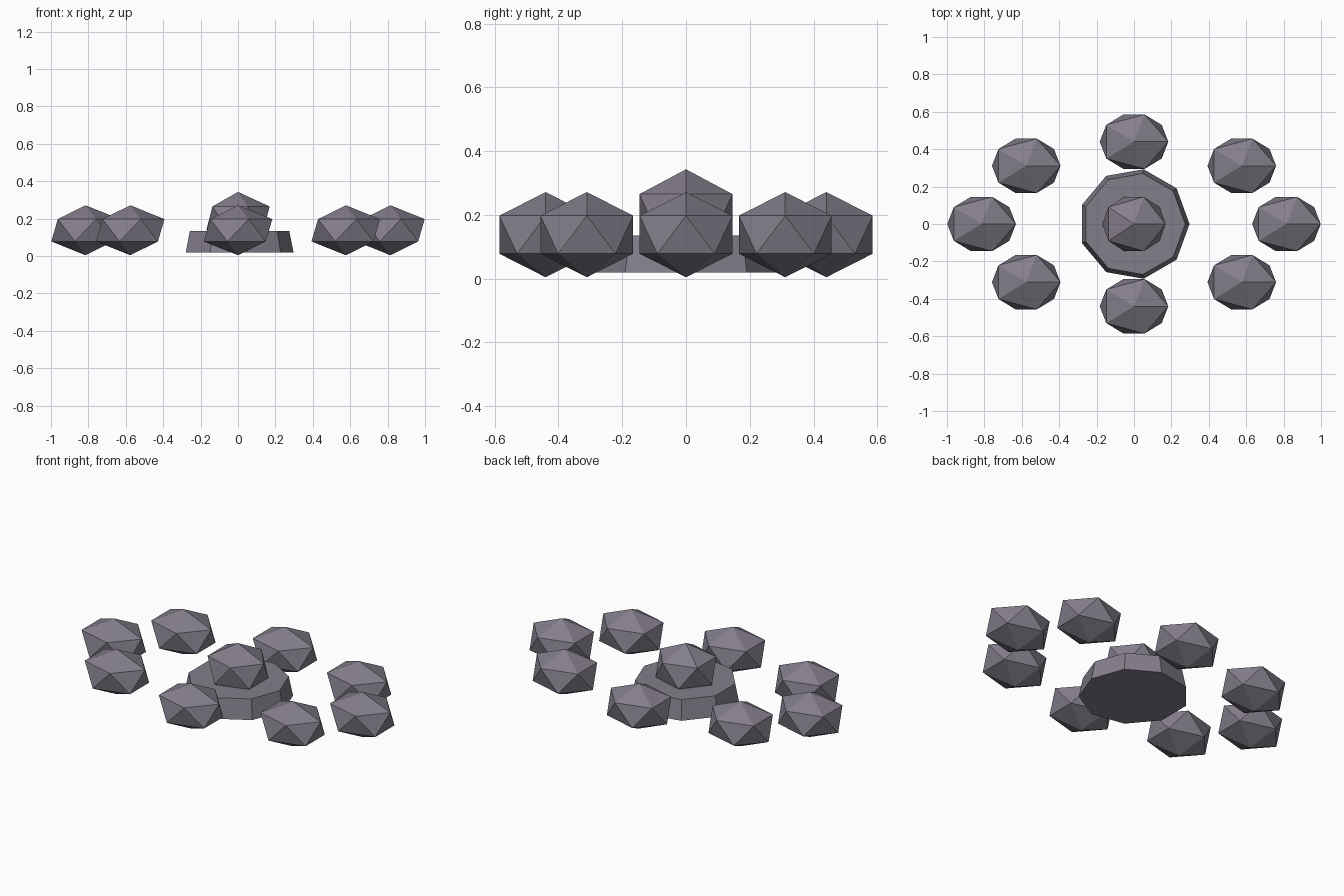
import bpy, math

if "Cube" in bpy.data.objects:
    bpy.data.objects.remove(bpy.data.objects["Cube"])

stone_grey = bpy.data.materials.new("stone grey")
stone_grey.diffuse_color = (0.23, 0.21, 0.26, 1)
stone_grey.use_nodes = True
stone_grey.node_tree.nodes["Principled BSDF"].inputs["Base Color"].default_value = stone_grey.diffuse_color


def finish(name):
    ob = bpy.context.object
    ob.name = name
    ob.data.materials.append(stone_grey)
    return ob


def stone(name, loc, radii):
    bpy.ops.mesh.primitive_ico_sphere_add(subdivisions=1, radius=1, location=loc)
    finish(name).scale = radii


# Ring of eight boulders on an ellipse
for i in range(8):
    a = i * math.tau / 8
    stone(f"ring_stone_{i + 1}",
          (0.815 * math.cos(a), 0.44 * math.sin(a), 0.138),
          (0.205, 0.171, 0.1335))

# Nine-sided tapered plinth, one corner pointing to +x
bpy.ops.mesh.primitive_cone_add(vertices=9, radius1=0.297, radius2=0.274,
                                depth=0.115, location=(0, 0, 0.0775),
                                rotation=(0, 0, -math.pi / 2))
finish("plinth")

# Boulder resting on the plinth
stone("centre_stone", (0, 0, 0.2025), (0.189, 0.171, 0.1405))
